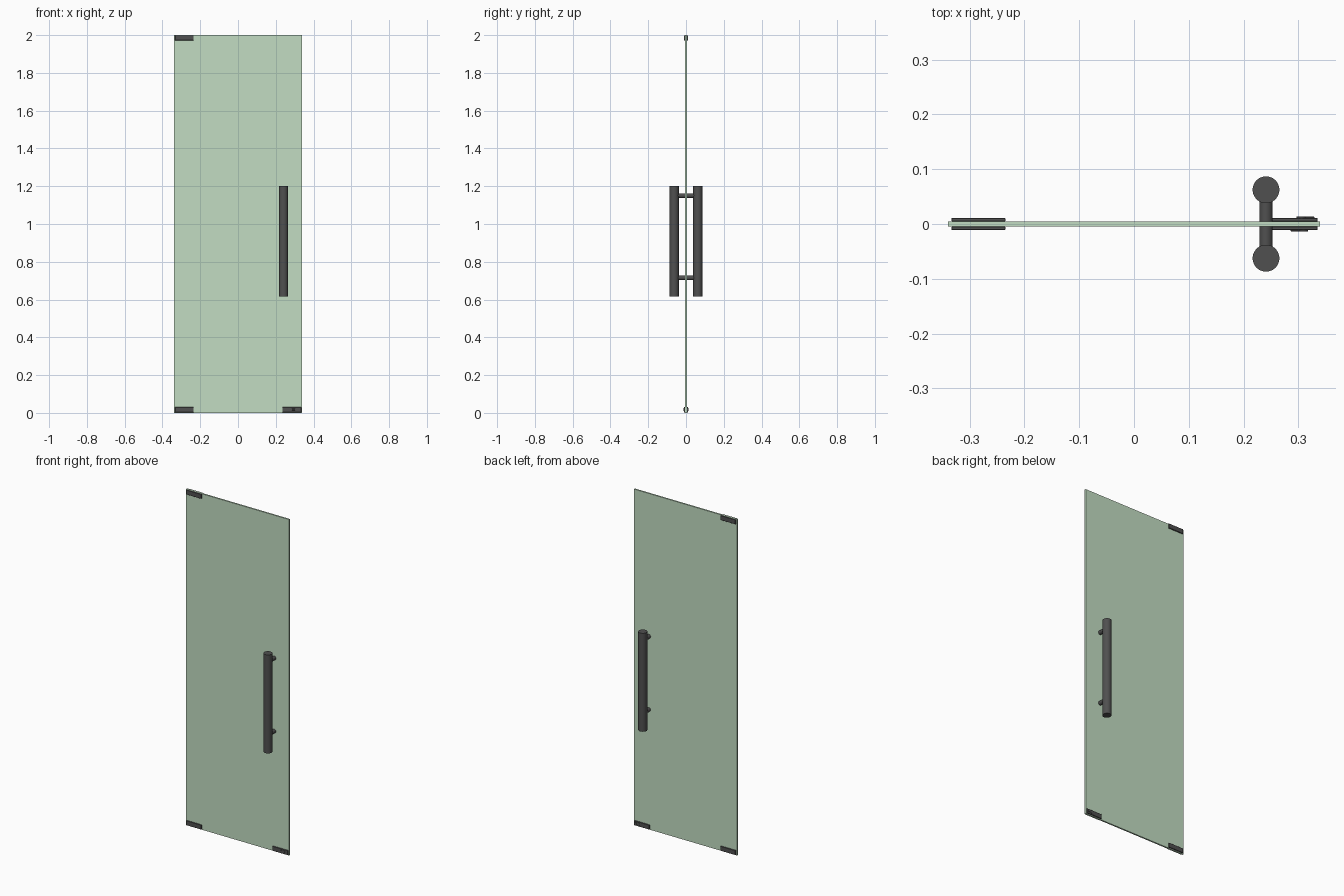
import bpy, bmesh, math

if "Cube" in bpy.data.objects:
    bpy.data.objects.remove(bpy.data.objects["Cube"])


def material(name, color):
    m = bpy.data.materials.new(name)
    m.diffuse_color = color
    m.use_nodes = True
    m.node_tree.nodes["Principled BSDF"].inputs["Base Color"].default_value = m.diffuse_color
    return m


GLASS = material("green_glass", (0.54, 0.72, 0.54, 0.5))
METAL = material("dark_metal", (0.08, 0.08, 0.08, 1))


def box(name, lo, hi, mat, bevel=0.0):
    bpy.ops.mesh.primitive_cube_add(size=1, location=[(a + b) / 2 for a, b in zip(lo, hi)])
    o = bpy.context.object
    o.name = name
    o.scale = [b - a for a, b in zip(lo, hi)]
    bpy.ops.object.transform_apply(location=False, rotation=False, scale=True)
    if bevel:
        mod = o.modifiers.new("bevel", 'BEVEL')
        mod.width = bevel
        mod.segments = 1
    o.data.materials.append(mat)
    return o


def rod(name, loc, radius, depth, along_y=False):
    bpy.ops.mesh.primitive_cylinder_add(
        vertices=32, radius=radius, depth=depth, location=loc,
        rotation=(math.pi / 2 if along_y else 0, 0, 0))
    o = bpy.context.object
    o.name = name
    o.data.materials.append(METAL)
    bpy.ops.object.shade_smooth_by_angle(angle=math.radians(40))
    return o


# glass leaf
T = 0.0045
box("glass_panel", (-0.34, -T, 0), (0.34, T, 2), GLASS)

HX, HY = 0.241, 0.0625
for side, s in (("front", -1), ("back", 1)):
    # pull bar and its two standoffs
    rod(f"{side}_pull_bar", (HX, s * HY, 0.908), 0.0245, 0.586)
    for level, z in (("lower", 0.715), ("upper", 1.15)):
        rod(f"{side}_{level}_standoff", (HX, s * (HY + T) / 2, z), 0.012, HY - T, True)

    # patch fitting plates clamped to the glass corners
    for place, x0, x1, z0 in (("top_pivot", -0.333, -0.235, 1.972),
                              ("bottom_pivot", -0.333, -0.235, 0.003),
                              ("lock", 0.235, 0.335, 0.003)):
        y0, y1 = sorted((s * T, s * 0.0112))
        box(f"{side}_{place}_plate", (x0, y0, z0), (x1, y1, z0 + 0.027), METAL, 0.0008)

    # keyed lock cylinder: round plug with a narrow tail, turned around on the back
    cx = 0.3075
    plug_x = cx - s * 0.002
    rod(f"{side}_lock_plug", (plug_x, s * 0.0105, 0.018), 0.0085, 0.006, True)
    x0, x1 = sorted((plug_x, cx + s * 0.022))
    y0, y1 = sorted((s * 0.0075, s * 0.0135))
    box(f"{side}_lock_tail", (x0, y0, 0.0135), (x1, y1, 0.0225), METAL, 0.001)
